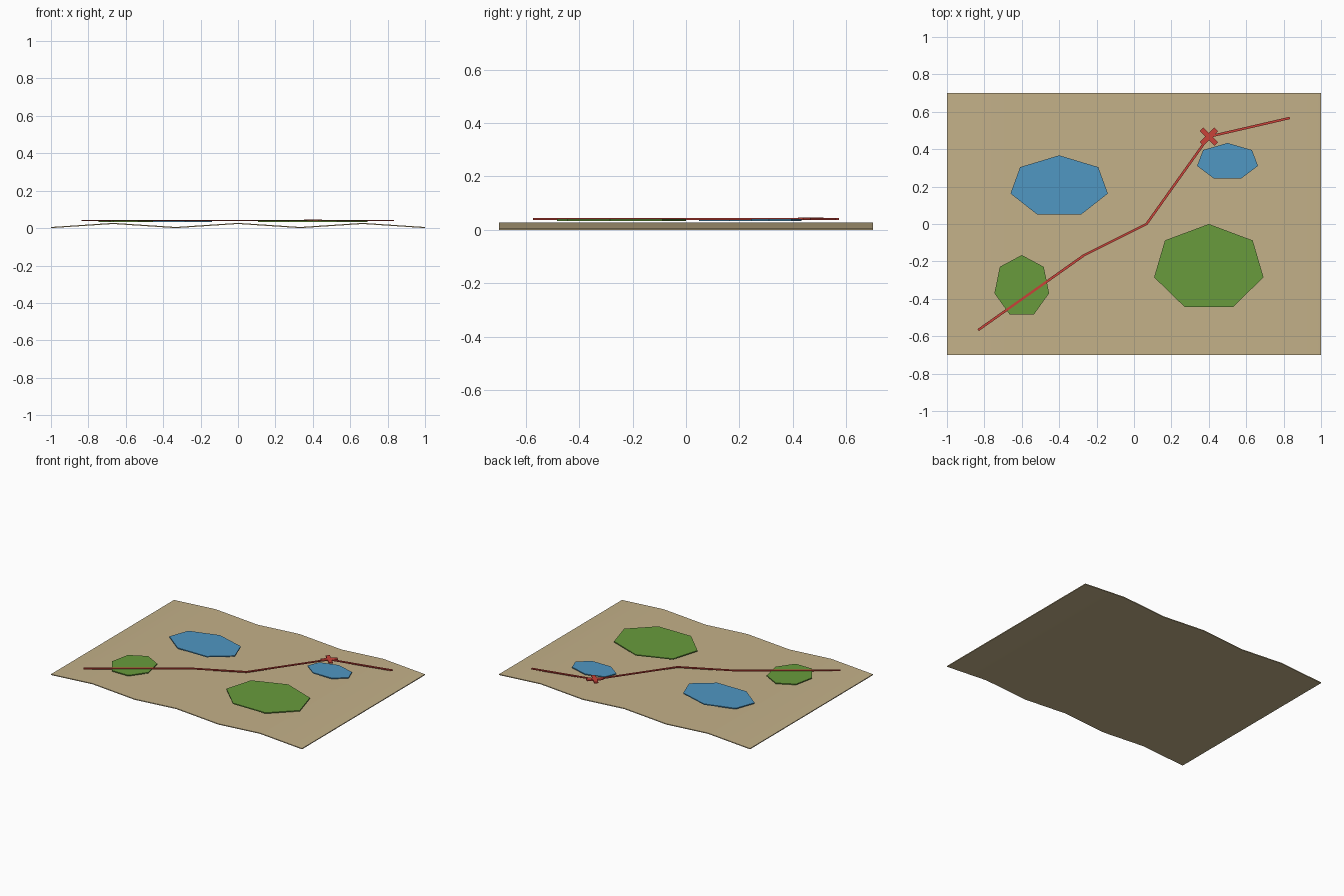
import bpy
from math import sin, cos, pi
from mathutils import Vector, Matrix

cube = bpy.data.objects.get("Cube")
if cube:
    bpy.data.objects.remove(cube, do_unlink=True)


def material(name, rgb):
    m = bpy.data.materials.new(name)
    m.use_nodes = True
    m.diffuse_color = (*rgb, 1)
    m.node_tree.nodes["Principled BSDF"].inputs["Base Color"].default_value = (*rgb, 1)
    return m


PARCHMENT = material("parchment tan", (0.55, 0.44, 0.25))
WATER = material("water blue", (0.08, 0.31, 0.54))
FOREST = material("forest green", (0.14, 0.33, 0.045))
RED = material("ink red", (0.58, 0.055, 0.04))


def mesh_object(name, verts, faces, mat):
    mesh = bpy.data.meshes.new(name)
    mesh.from_pydata(verts, [], faces)
    mesh.materials.append(mat)
    obj = bpy.data.objects.new(name, mesh)
    bpy.context.collection.objects.link(obj)
    return obj


def prism(name, outline, z0, z1, mat):
    """Extrude a counter-clockwise outline from z0 up to z1."""
    n = len(outline)
    verts = [(p[0], p[1], z) for z in (z0, z1) for p in outline]
    faces = [list(range(n))[::-1], list(range(n, 2 * n))]
    faces += [(i, (i + 1) % n, n + (i + 1) % n, n + i) for i in range(n)]
    return mesh_object(name, verts, faces, mat)


# Rippled sheet: a zigzag strip extruded front to back
FOLDS, THICK, CREST, HALF_DEPTH = 6, 0.006, 0.022, 0.7
xs = [-1 + 2 * i / FOLDS for i in range(FOLDS + 1)]
top = [(x, CREST * (i % 2) + THICK) for i, x in enumerate(xs)]
verts = [(x, y, z - t) for t in (THICK, 0) for y in (-HALF_DEPTH, HALF_DEPTH) for x, z in top]
n = FOLDS + 1
faces = []
for i in range(FOLDS):
    bf, bb, tf, tb = i, n + i, 2 * n + i, 3 * n + i
    faces += [(tf, tf + 1, tb + 1, tb), (bf, bb, bb + 1, bf + 1),
              (bf, bf + 1, tf + 1, tf), (bb + 1, bb, tb, tb + 1)]
faces += [(n, 0, 2 * n, 3 * n), (n - 1, 2 * n - 1, 4 * n - 1, 3 * n - 1)]
sheet = mesh_object("map_sheet", verts, faces, PARCHMENT)
bpy.ops.object.select_all(action="DESELECT")
sheet.select_set(True)
bpy.context.view_layer.objects.active = sheet
bpy.ops.object.shade_smooth_by_angle()


# Seven-sided lakes and woods
def patch(name, x, y, rx, ry, mat):
    angles = [2 * pi * k / 7 for k in range(7)]
    prism(name, [(x - rx * sin(a), y + ry * cos(a)) for a in angles], 0.033, 0.04, mat)


patch("large_lake", -0.4, 0.2, 0.267, 0.167, WATER)
patch("small_lake", 0.5, 0.333, 0.167, 0.1, WATER)
patch("large_wood", 0.4, -0.233, 0.3, 0.233, FOREST)
patch("small_wood", -0.6, -0.333, 0.15, 0.167, FOREST)

# Route: a mitred ribbon along its way points
route = [Vector(p) for p in ((-0.833, -0.567), (-0.267, -0.167), (0.067, 0),
                             (0.4, 0.467), (0.833, 0.567))]
HALF_WIDTH = 0.0065
normals = [(b - a).normalized().orthogonal() for a, b in zip(route, route[1:])]
left, right = [], []
for i, p in enumerate(route):
    a, b = normals[max(i - 1, 0)], normals[min(i, len(normals) - 1)]
    offset = (a + b) * HALF_WIDTH / (1 + a.dot(b))
    left.append(p + offset)
    right.append(p - offset)
prism("route_line", right + left[::-1], 0.037, 0.044, RED)

# Diagonal cross marking the goal
ARM, HALF_ARM = 0.055, 0.0135
cross = []
for k in range(4):
    turn = Matrix.Rotation(pi / 4 + k * pi / 2, 2)
    for p in ((ARM, -HALF_ARM), (ARM, HALF_ARM), (HALF_ARM, HALF_ARM)):
        cross.append(turn @ Vector(p) + route[3])
prism("goal_cross", cross, 0.037, 0.046, RED)
